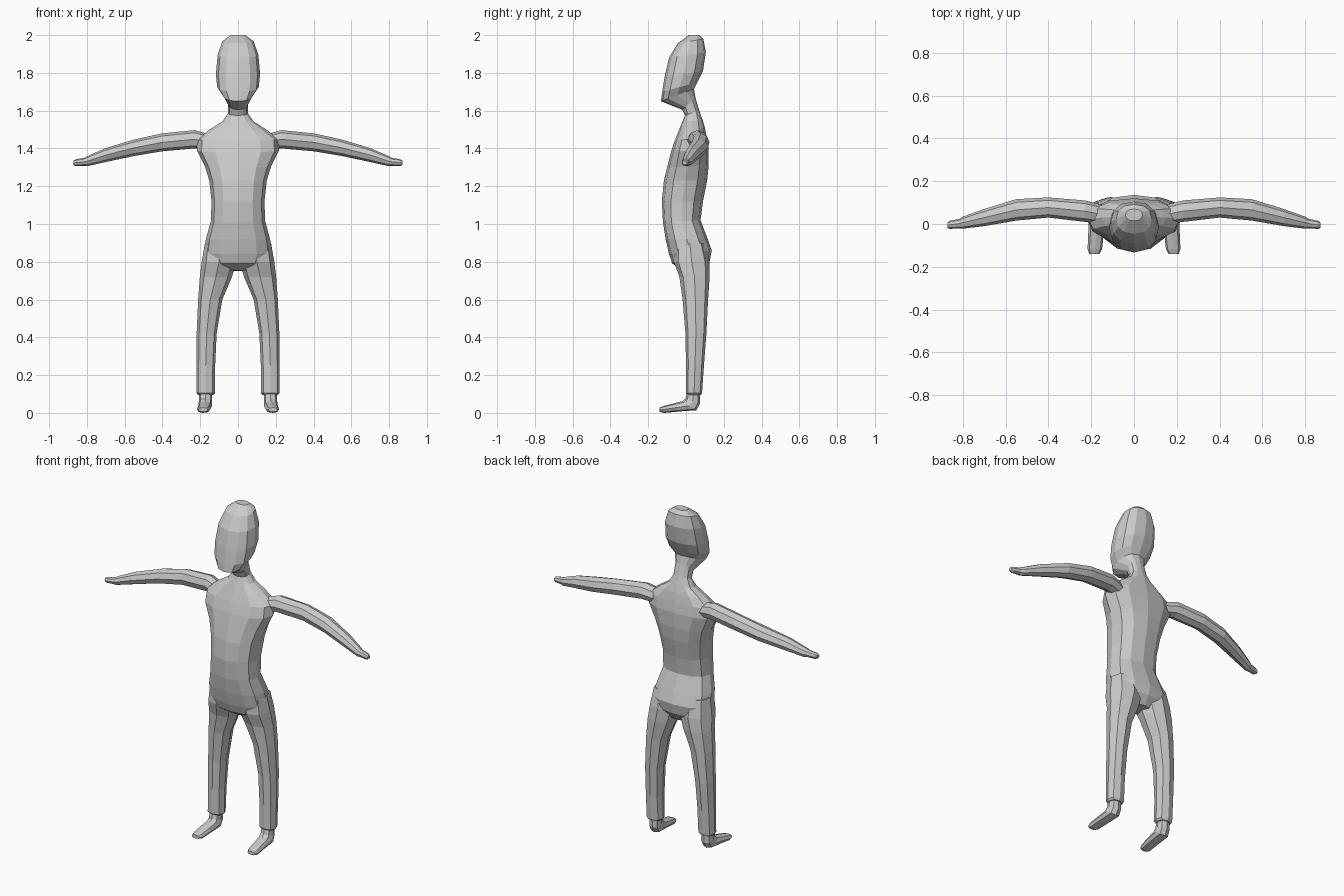
import bpy, bmesh, math
from mathutils import Vector

grey = bpy.data.materials.new("plain grey")
grey.diffuse_color = (0.6, 0.6, 0.6, 1)


def loft(name, rings, sides, power=1.0):
    """Skin rings given as (point a, opposite point b, half-width vector)."""
    bm = bmesh.new()
    loops = []
    for a, b, half in rings:
        a, b, half = Vector(a), Vector(b), Vector(half)
        loop = []
        for i in range(sides):
            t = 2 * math.pi * i / sides
            c, s = math.cos(t), math.sin(t)
            c = math.copysign(abs(c) ** power, c) if abs(c) > 1e-6 else 0
            s = math.copysign(abs(s) ** power, s) if abs(s) > 1e-6 else 0
            loop.append(bm.verts.new((a + b) / 2 + (a - b) / 2 * c + half * s))
        loops.append(loop)
    for p, q in zip(loops, loops[1:]):
        for i in range(sides):
            j = (i + 1) % sides
            bm.faces.new((p[i], p[j], q[j], q[i]))
    bm.faces.new(loops[0])
    bm.faces.new(loops[-1])
    bmesh.ops.recalc_face_normals(bm, faces=bm.faces)
    mesh = bpy.data.meshes.new(name)
    bm.to_mesh(mesh)
    bm.free()
    mesh.materials.append(grey)
    obj = bpy.data.objects.new(name, mesh)
    bpy.context.collection.objects.link(obj)
    return obj


# Head, neck and torso: front y, front z, back y, back z, half width
trunk = [
    (0.015, 2.0, 0.07, 2.0, 0.04),
    (-0.045, 1.955, 0.092, 1.98, 0.083),
    (-0.09, 1.88, 0.105, 1.91, 0.108),
    (-0.113, 1.78, 0.09, 1.81, 0.117),
    (-0.126, 1.70, 0.06, 1.75, 0.11),
    (-0.133, 1.65, 0.042, 1.715, 0.08),
    (-0.02, 1.605, 0.05, 1.67, 0.052),
    (-0.005, 1.575, 0.07, 1.60, 0.052),
    (-0.02, 1.54, 0.088, 1.55, 0.08),
    (-0.04, 1.49, 0.10, 1.51, 0.15),
    (-0.06, 1.44, 0.11, 1.46, 0.215),
    (-0.08, 1.38, 0.12, 1.40, 0.218),
    (-0.10, 1.30, 0.12, 1.31, 0.175),
    (-0.117, 1.23, 0.112, 1.23, 0.152),
    (-0.128, 1.12, 0.09, 1.12, 0.14),
    (-0.122, 1.01, 0.077, 1.02, 0.144),
    (-0.108, 0.92, 0.115, 0.92, 0.17),
    (-0.09, 0.84, 0.136, 0.86, 0.18),
    (-0.072, 0.79, 0.125, 0.80, 0.16),
    (-0.02, 0.755, 0.09, 0.75, 0.07),
]
body = loft("body", [((0, fy, fz), (0, by, bz), (w, 0, 0))
                     for fy, fz, by, bz, w in trunk], 12, 0.85)

# Arm with hand: x, y centre, top z, bottom z, half depth
arm = [
    (0.15, 0.045, 1.475, 1.39, 0.045),
    (0.23, 0.06, 1.497, 1.40, 0.05),
    (0.40, 0.077, 1.48, 1.385, 0.047),
    (0.55, 0.066, 1.447, 1.36, 0.05),
    (0.70, 0.03, 1.402, 1.328, 0.04),
    (0.80, 0.006, 1.358, 1.306, 0.028),
    (0.815, 0.002, 1.35, 1.308, 0.022),
    (0.86, -0.004, 1.342, 1.307, 0.019),
    (0.872, -0.006, 1.335, 1.313, 0.012),
]
# Leg: centre x, half width, front y, back y, z
leg = [
    (0.105, 0.07, -0.06, 0.10, 0.90),
    (0.10, 0.092, -0.065, 0.125, 0.80),
    (0.117, 0.085, -0.035, 0.125, 0.72),
    (0.147, 0.064, -0.018, 0.117, 0.60),
    (0.166, 0.053, -0.003, 0.108, 0.42),
    (0.171, 0.05, 0.0, 0.095, 0.25),
    (0.171, 0.05, 0.0, 0.085, 0.105),
    (0.171, 0.04, 0.008, 0.08, 0.095),
]
# Foot: centre x, half width, upper y, upper z, lower y, lower z
foot = [
    (0.171, 0.033, 0.012, 0.13, 0.072, 0.12),
    (0.172, 0.035, -0.003, 0.075, 0.074, 0.05),
    (0.174, 0.037, -0.02, 0.062, 0.055, 0.014),
    (0.178, 0.036, -0.07, 0.049, -0.03, 0.008),
    (0.183, 0.034, -0.12, 0.036, -0.115, 0.0),
    (0.185, 0.024, -0.139, 0.028, -0.139, 0.006),
]

# Limbs on both sides, fused into one continuous skin
limbs = []
for side, s in (("right", 1), ("left", -1)):
    limbs.append(loft(side + "_arm", [((s * x, y, t), (s * x, y, b), (0, d, 0))
                                      for x, y, t, b, d in arm], 8))
    limbs.append(loft(side + "_leg", [((s * x, f, z), (s * x, b, z), (w, 0, 0))
                                      for x, w, f, b, z in leg], 8, 0.85))
    limbs.append(loft(side + "_foot", [((s * x, uy, uz), (s * x, ly, lz), (w, 0, 0))
                                       for x, w, uy, uz, ly, lz in foot], 8, 0.85))

bpy.context.view_layer.objects.active = body
for limb in limbs:
    mod = body.modifiers.new("join", "BOOLEAN")
    mod.operation = "UNION"
    mod.solver = "EXACT"
    mod.object = limb
    bpy.ops.object.modifier_apply(modifier=mod.name)
    bpy.data.objects.remove(limb)
